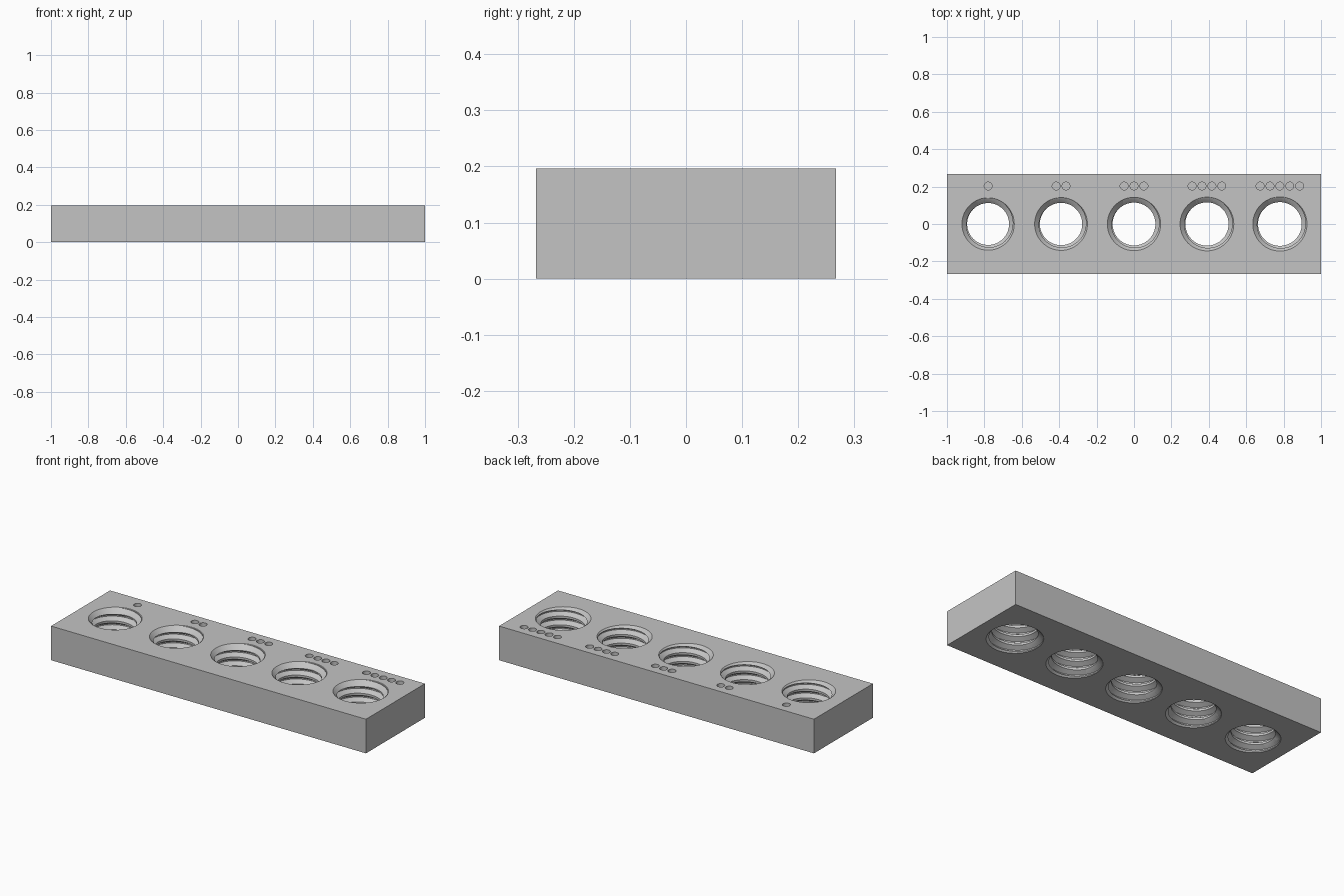
import bpy, bmesh, math
from mathutils import Matrix, Vector

if "Cube" in bpy.data.objects:
    bpy.data.objects.remove(bpy.data.objects["Cube"])

LENGTH, WIDTH, HEIGHT = 2.0, 0.535, 0.196
SPACING, PITCH, SEGMENTS = 0.39, 0.05, 72
CHAMFER = 0.028

grey = bpy.data.materials.new("plain_grey")
grey.use_nodes = True
grey.diffuse_color = (0.55, 0.55, 0.55, 1)
grey.node_tree.nodes["Principled BSDF"].inputs["Base Color"].default_value = (0.55, 0.55, 0.55, 1)


def make_object(name, bm):
    bmesh.ops.recalc_face_normals(bm, faces=bm.faces)
    mesh = bpy.data.meshes.new(name)
    bm.to_mesh(mesh)
    bm.free()
    mesh.materials.append(grey)
    obj = bpy.data.objects.new(name, mesh)
    bpy.context.collection.objects.link(obj)
    return obj


def add_cone(bm, x, y, z, r_low, r_high, depth, segments):
    bmesh.ops.create_cone(bm, cap_ends=True, segments=segments, radius1=r_low,
                          radius2=r_high, depth=depth, matrix=Matrix.Translation((x, y, z)))


def thread_cutter(x, minor, major):
    """Closed helical core, trimmed flat just beyond the block."""
    bm = bmesh.new()
    profile = [(0, minor), (0.25, minor), (0.56, major), (0.69, major)]
    step = len(profile)
    columns = []
    for j in range(SEGMENTS):
        a = math.tau * j / SEGMENTS
        columns.append([bm.verts.new((x + r * math.cos(a), r * math.sin(a),
                                      (turn + phase + j / SEGMENTS) * PITCH))
                        for turn in range(-3, 7) for phase, r in profile])
    rows = len(columns[0])
    for j in range(SEGMENTS):
        # The seam joins one full turn higher
        shift = step if j == SEGMENTS - 1 else 0
        here, there = columns[j], columns[(j + 1) % SEGMENTS]
        for i in range(rows - 1 - shift):
            bm.faces.new((here[i], there[i + shift], there[i + 1 + shift], here[i + 1]))
    for z, normal in ((HEIGHT + 0.013, 1), (-0.013, -1)):
        bmesh.ops.bisect_plane(bm, geom=bm.verts[:] + bm.edges[:] + bm.faces[:],
                               plane_co=Vector((0, 0, z)), plane_no=Vector((0, 0, normal)),
                               clear_outer=True)
    bmesh.ops.holes_fill(bm, edges=[e for e in bm.edges if e.is_boundary], sides=0)
    return make_object("thread_cutter", bm)


# Main block
bm = bmesh.new()
bmesh.ops.create_cube(bm, size=1, matrix=Matrix.Translation((0, 0, HEIGHT / 2))
                      @ Matrix.Diagonal((LENGTH, WIDTH, HEIGHT, 1)))
block = make_object("threaded_block", bm)

# Threaded holes grow slightly; chamfers at both ends; dimples count the holes
cutters = []
chamfers, dimples = bmesh.new(), bmesh.new()
for n in range(5):
    x = (n - 2) * SPACING
    minor = 0.112 + 0.0012 * n
    outer = minor + CHAMFER
    cutters.append(thread_cutter(x, minor, outer - 0.002))
    over = 0.01
    depth = CHAMFER + over
    add_cone(chamfers, x, 0, HEIGHT + over - depth / 2, minor, outer + over, depth, SEGMENTS)
    add_cone(chamfers, x, 0, depth / 2 - over, outer + over, minor, depth, SEGMENTS)
    for k in range(n + 1):
        add_cone(dimples, x + (k - n / 2) * 0.053, 0.203, HEIGHT, 0.021, 0.021, 0.04, 32)
cutters += [make_object("chamfer_cutter", chamfers), make_object("dimple_cutter", dimples)]

# Cut everything out of the block
bpy.context.view_layer.objects.active = block
for cutter in cutters:
    cutter.hide_render = True
    mod = block.modifiers.new("cut", "BOOLEAN")
    mod.operation = "DIFFERENCE"
    mod.solver = "EXACT"
    mod.object = cutter
    bpy.ops.object.modifier_apply(modifier=mod.name)
    bpy.data.objects.remove(cutter)

bpy.ops.object.select_all(action="DESELECT")
block.select_set(True)
bpy.ops.object.shade_smooth_by_angle(angle=math.radians(25))
